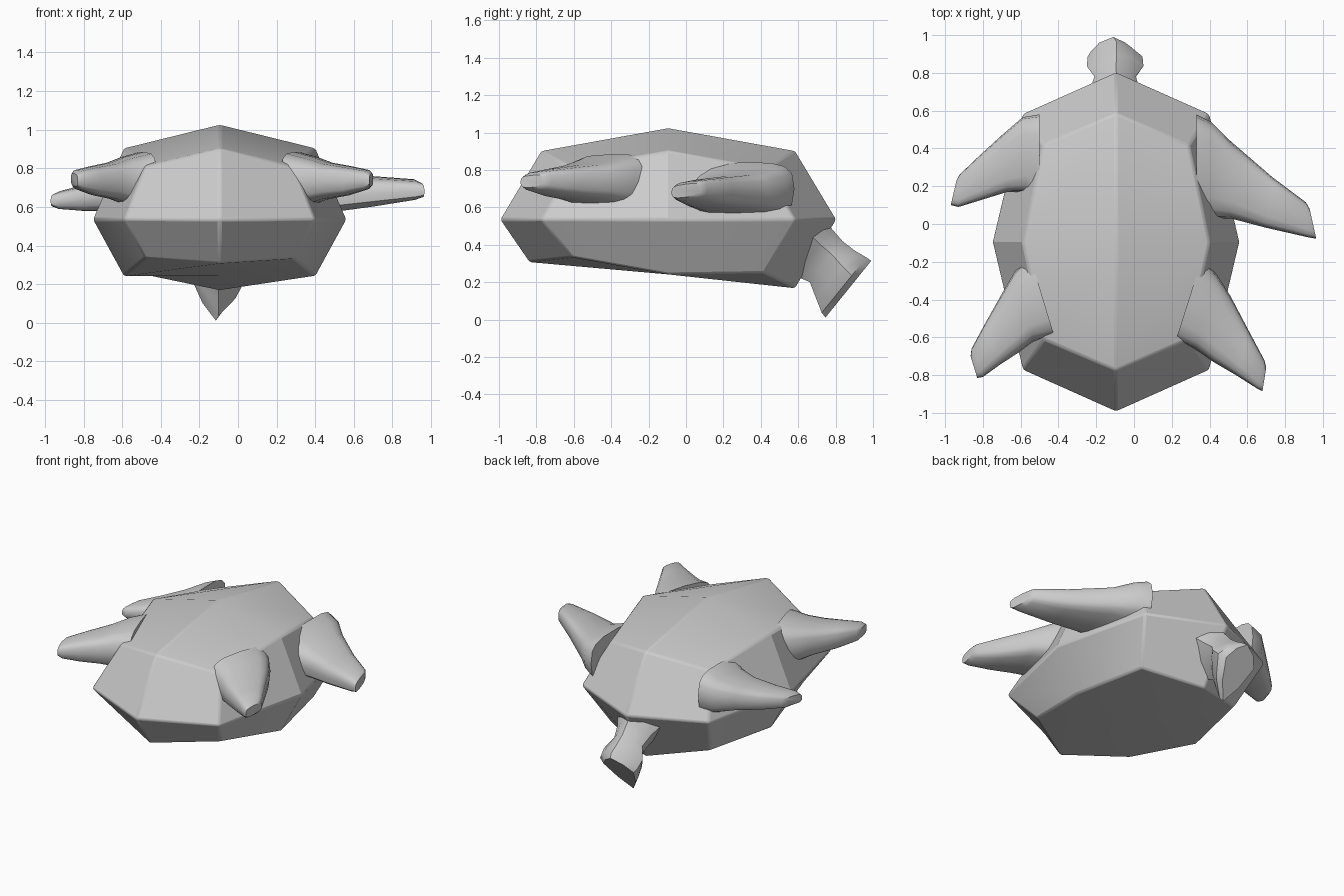
import bpy, bmesh, math
from mathutils import Vector

CX, CY = -0.095, -0.095   # shell centre


def finish(name, bm, angle):
    bmesh.ops.recalc_face_normals(bm, faces=bm.faces)
    me = bpy.data.meshes.new(name)
    bm.to_mesh(me)
    bm.free()
    ob = bpy.data.objects.new(name, me)
    bpy.context.collection.objects.link(ob)
    bpy.ops.object.select_all(action='DESELECT')
    ob.select_set(True)
    bpy.context.view_layer.objects.active = ob
    bpy.ops.object.shade_smooth_by_angle(angle=math.radians(angle))
    return ob


# Shell: cube cut once per edge and inflated, with a flatter tilted belly
def shell():
    bm = bmesh.new()
    bmesh.ops.create_cube(bm, size=2)
    bmesh.ops.subdivide_edges(bm, edges=bm.edges, cuts=1, use_grid_fill=True)
    rx = {1: 0.655, 2: 0.495, 3: 0.385}
    ry = {1: 0.90, 2: 0.68, 3: 0.515}
    top = {1: 1.025, 2: 0.903, 3: 0.81}
    for v in bm.verts:
        i, j, k = (round(c) for c in v.co)
        n = abs(i) + abs(j) + abs(k)
        z = 0.535
        if k > 0:
            z = top[n]
        elif k < 0:
            z = {-1: 0.335 if i else 0.308, 0: 0.242, 1: 0.25 if i else 0.168}[j]
        y = CY + j * ry[n]
        if k < 0 and j < 0 and not i:
            y = -0.84
        v.co = (CX + i * rx[n], y, z)
    ob = finish("shell", bm, 25)
    bev = ob.modifiers.new("soft_edges", 'BEVEL')
    bev.width = 0.012
    bev.segments = 2


# Limbs: loft of rounded sections given as (edge A, edge B, half thickness)
def loft(name, sections, up, power=0.6, sides=16, shape=None):
    bm = bmesh.new()
    rings = []
    up = Vector(up).normalized()
    for a, b, h in sections:
        a, b = Vector(a), Vector(b)
        c, r = (a + b) / 2, (a - b) / 2
        ring = []
        for s in range(sides):
            t = 2 * math.pi * s / sides
            p, q = math.cos(t), math.sin(t)
            p = math.copysign(abs(p) ** power, p)
            q = math.copysign(abs(q) ** power, q)
            if shape:
                p, q = shape[s]
            ring.append(bm.verts.new(c + r * p + up * (h * q)))
        rings.append(ring)
    for r0, r1 in zip(rings, rings[1:]):
        for s in range(sides):
            t = (s + 1) % sides
            bm.faces.new((r0[s], r0[t], r1[t], r1[s]))
    bm.faces.new(rings[0])
    bm.faces.new(rings[-1])
    return finish(name, bm, 40)


shell()
UP = (0, 0, 1)

loft("front_flipper_right", [
    ((0.33, 0.58, 0.70), (0.33, -0.01, 0.68), 0.15),
    ((0.41, 0.54, 0.70), (0.41, 0.03, 0.67), 0.125),
    ((0.51, 0.44, 0.69), (0.51, 0.03, 0.66), 0.095),
    ((0.73, 0.25, 0.69), (0.70, -0.02, 0.67), 0.075),
    ((0.91, 0.115, 0.70), (0.92, -0.07, 0.68), 0.05),
    ((0.93, 0.08, 0.70), (0.965, -0.078, 0.68), 0.035)], UP)

loft("front_flipper_left", [
    ((-0.50, 0.58, 0.70), (-0.50, 0.08, 0.68), 0.15),
    ((-0.59, 0.565, 0.69), (-0.57, 0.17, 0.67), 0.12),
    ((-0.70, 0.47, 0.67), (-0.67, 0.17, 0.66), 0.085),
    ((-0.82, 0.36, 0.65), (-0.80, 0.13, 0.64), 0.065),
    ((-0.925, 0.26, 0.64), (-0.93, 0.09, 0.63), 0.045),
    ((-0.94, 0.23, 0.64), (-0.97, 0.10, 0.63), 0.03)], UP)

loft("hind_flipper_right", [
    ((0.36, -0.18, 0.74), (0.22, -0.62, 0.73), 0.15),
    ((0.44, -0.27, 0.74), (0.32, -0.66, 0.73), 0.125),
    ((0.51, -0.38, 0.74), (0.42, -0.73, 0.73), 0.095),
    ((0.61, -0.57, 0.74), (0.54, -0.80, 0.73), 0.075),
    ((0.69, -0.72, 0.745), (0.65, -0.87, 0.735), 0.05),
    ((0.70, -0.76, 0.745), (0.68, -0.885, 0.735), 0.032)], UP)

loft("hind_flipper_left", [
    ((-0.55, -0.17, 0.74), (-0.42, -0.60, 0.73), 0.15),
    ((-0.63, -0.25, 0.74), (-0.53, -0.62, 0.73), 0.125),
    ((-0.70, -0.37, 0.74), (-0.61, -0.68, 0.73), 0.095),
    ((-0.79, -0.53, 0.74), (-0.71, -0.745, 0.73), 0.075),
    ((-0.86, -0.66, 0.745), (-0.80, -0.81, 0.735), 0.05),
    ((-0.865, -0.70, 0.745), (-0.83, -0.815, 0.735), 0.032)], UP)

# Head: drooping neck that flares to a kite-shaped blunt end
kite = [(1, 0.35), (0.6, 0.75), (0.05, 1), (-0.6, 0.75),
        (-1, 0.35), (-0.6, -0.4), (0, -1), (0.6, -0.4)]


def slice_at(y, z, half_w, half_u, shift=0):
    x = -0.1 + shift
    return (x + half_w, y, z), (x - half_w, y, z), half_u


loft("head", [
    slice_at(0.59, 0.43, 0.19, 0.20),
    slice_at(0.68, 0.36, 0.13, 0.16),
    slice_at(0.75, 0.31, 0.11, 0.14),
    slice_at(0.80, 0.24, 0.15, 0.165),
    slice_at(0.845, 0.185, 0.145, 0.19),
    slice_at(0.868, 0.163, 0.115, 0.195, -0.015)],
    (0, 0.63, 0.78), sides=8, shape=kite)
